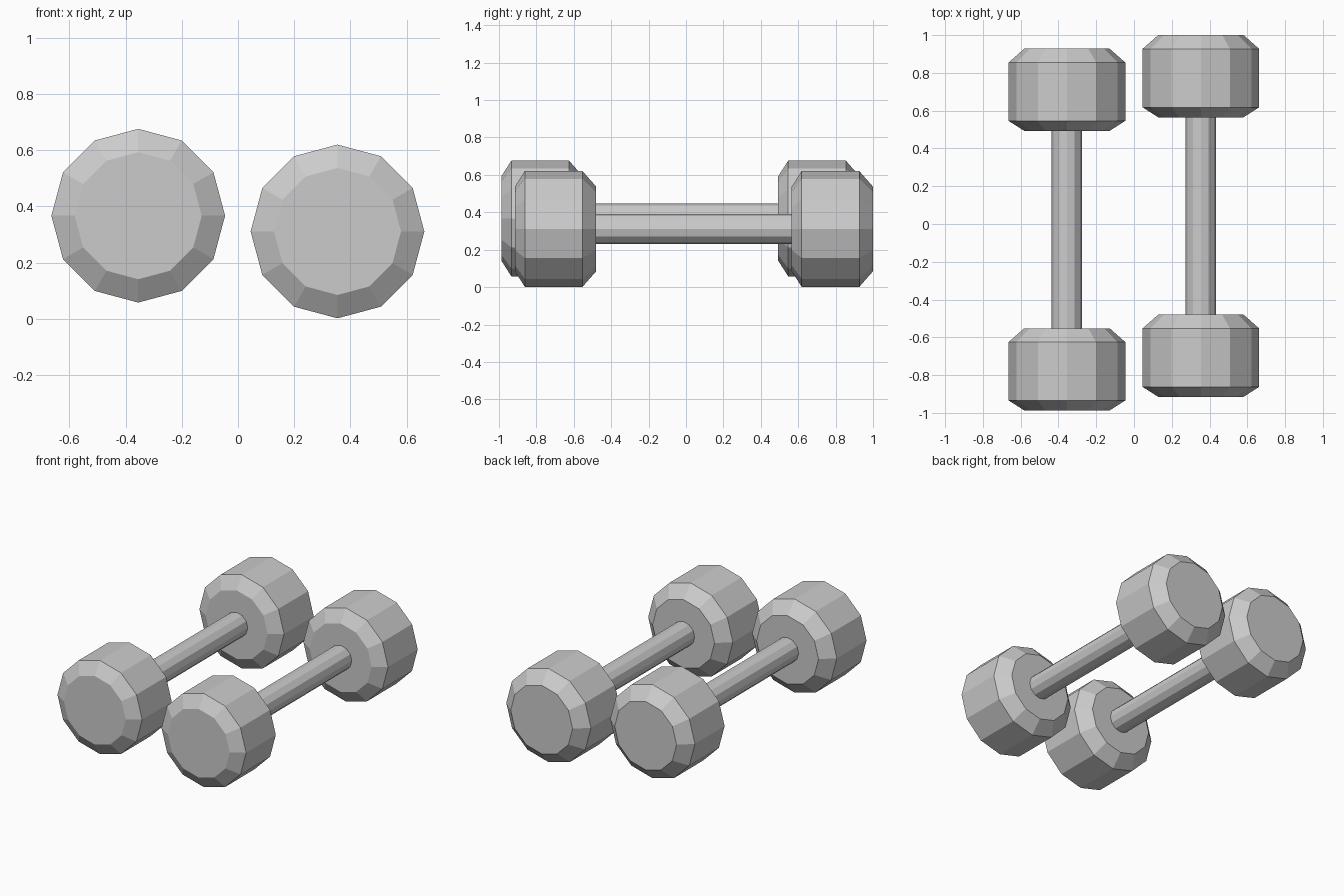
import bpy, bmesh
from math import sin, cos, pi

if "Cube" in bpy.data.objects:
    bpy.data.objects.remove(bpy.data.objects["Cube"])

SIDES = 12


def lathe(name, profile, x, z):
    """Closed faceted solid around the y direction; profile = [(y, radius), ...]."""
    bm = bmesh.new()
    rings = []
    for y, r in profile:
        rings.append([bm.verts.new((r * cos(2 * pi * i / SIDES), y,
                                    r * sin(2 * pi * i / SIDES)))
                      for i in range(SIDES)])
    for a, b in zip(rings, rings[1:]):
        for i in range(SIDES):
            j = (i + 1) % SIDES
            bm.faces.new((a[i], a[j], b[j], b[i]))
    bm.faces.new(rings[0])
    bm.faces.new(rings[-1])
    bmesh.ops.recalc_face_normals(bm, faces=bm.faces)
    mesh = bpy.data.meshes.new(name)
    bm.to_mesh(mesh)
    bm.free()
    obj = bpy.data.objects.new(name, mesh)
    obj.location = (x, 0, z)
    bpy.context.collection.objects.link(obj)
    return obj


def dumbbell(side, x, y, z):
    # Chamfered twelve-sided weights at both ends
    for end, y0 in (("front", y - 0.951), ("back", y + 0.529)):
        lathe(f"{side}_{end}_weight",
              [(y0, 0.226), (y0 + 0.053, 0.309),
               (y0 + 0.362, 0.309), (y0 + 0.435, 0.226)], x, z)
    # Handle bar, slightly sunk into the weights
    lathe(f"{side}_handle", [(y - 0.53, 0.081), (y + 0.54, 0.081)], x, z)


# Staggered pair; the left one sits a little higher
dumbbell("left", -0.355, -0.036, 0.367)
dumbbell("right", 0.354, 0.036, 0.311)
